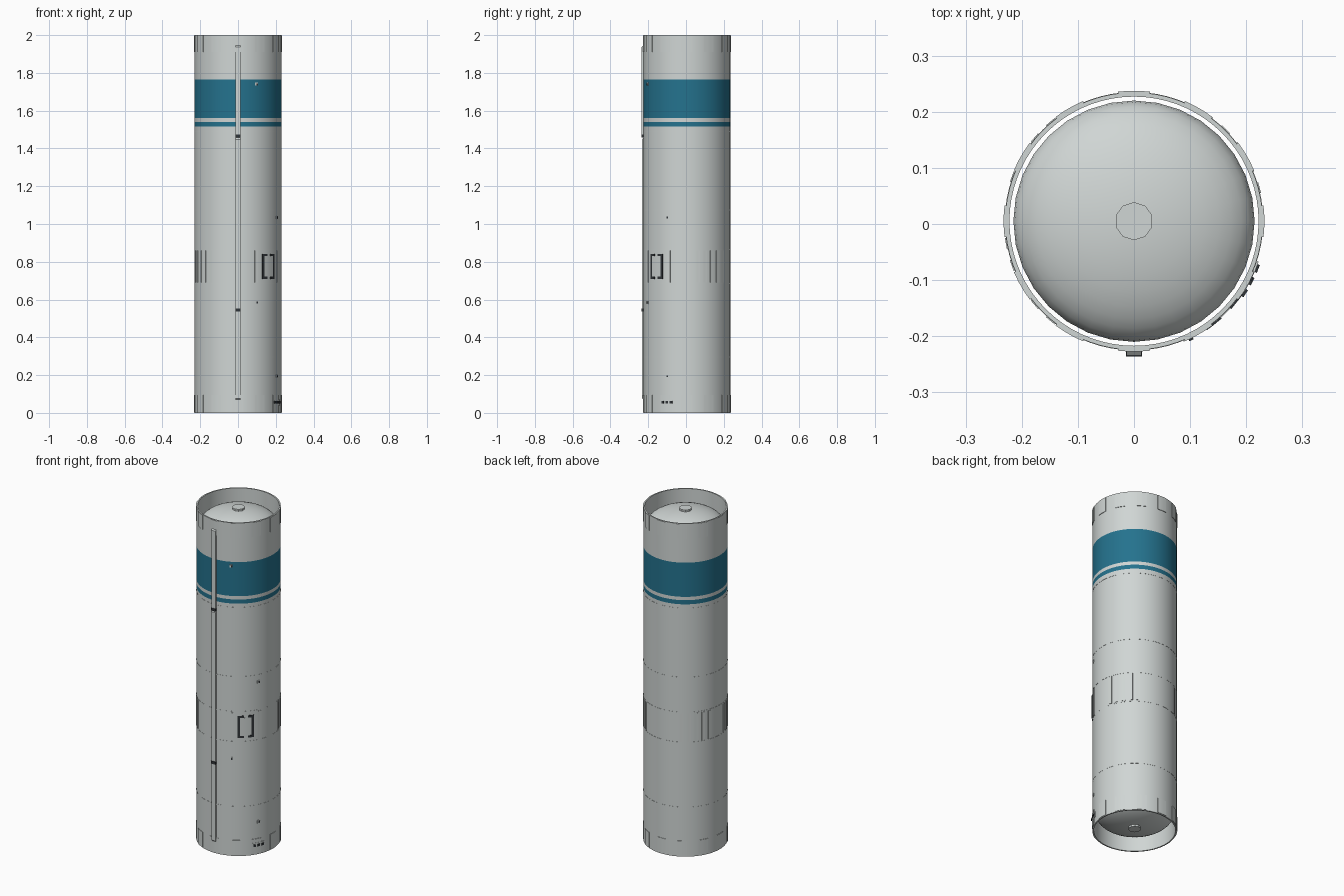
import bpy, bmesh, math

CUBE = bpy.data.objects.get("Cube")
if CUBE:
    bpy.data.objects.remove(CUBE)

R, CY = 0.2295, 0.005          # body radius and axis offset


def material(name, rgb):
    m = bpy.data.materials.new(name)
    m.use_nodes = True
    m.diffuse_color = (*rgb, 1)
    m.node_tree.nodes["Principled BSDF"].inputs["Base Color"].default_value = (*rgb, 1)
    return m


WHITE = material("pale grey paint", (0.63, 0.67, 0.66))
TEAL = material("teal paint", (0.018, 0.17, 0.27))
DARK = material("dark trim", (0.03, 0.035, 0.04))


def point(az, r, z):
    """Position around the body, azimuth in degrees from the front towards +x."""
    a = math.radians(az)
    return (r * math.sin(a), CY - r * math.cos(a), z)


def finish(bm, name, mats, smooth=True):
    bmesh.ops.recalc_face_normals(bm, faces=bm.faces)
    me = bpy.data.meshes.new(name)
    bm.to_mesh(me)
    bm.free()
    for m in mats:
        me.materials.append(m)
    ob = bpy.data.objects.new(name, me)
    bpy.context.collection.objects.link(ob)
    if smooth:
        bpy.ops.object.select_all(action="DESELECT")
        ob.select_set(True)
        bpy.context.view_layer.objects.active = ob
        bpy.ops.object.shade_smooth_by_angle(angle=math.radians(35))
    return ob


def lathe(name, profile, sides, mats, closed=False, paint=None):
    bm = bmesh.new()
    rings = []
    for r, z in profile:
        if r == 0:
            rings.append([bm.verts.new(point(0, 0, z))] * sides)
        else:
            rings.append([bm.verts.new(point(360 * i / sides, r, z)) for i in range(sides)])
    pairs = list(zip(rings, rings[1:]))
    if closed:
        pairs.append((rings[-1], rings[0]))
    for a, b in pairs:
        for i in range(sides):
            j = (i + 1) % sides
            quad = list(dict.fromkeys((a[i], a[j], b[j], b[i])))
            f = bm.faces.new(quad)
            if paint:
                f.material_index = paint(f.calc_center_median())
    return finish(bm, name, mats)


def patches(name, spans, z0, z1, r1, mat, r0=R - 0.002):
    """Curved raised plates; spans lists (centre azimuth, half width)."""
    bm = bmesh.new()
    for az, half in spans:
        n = max(1, round(half / 2.5))
        loops = []
        for i in range(n + 1):
            a = az - half + 2 * half * i / n
            loops.append([bm.verts.new(point(a, r, z))
                          for r, z in ((r0, z0), (r1, z0), (r1, z1), (r0, z1))])
        for a, b in zip(loops, loops[1:]):
            for k in range(4):
                bm.faces.new((a[k], a[k - 1], b[k - 1], b[k]))
        bm.faces.new(loops[0])
        bm.faces.new(loops[-1])
    return finish(bm, name, [mat])


# Outer shell with painted bands
def band_paint(c):
    outside = math.hypot(c.x, c.y - CY) > 0.226
    return int(outside and (1.515 < c.z < 1.54 or 1.56 < c.z < 1.765))


levels = (0, 1.515, 1.54, 1.56, 1.765, 2)
lathe("outer_shell", [(R, z) for z in levels] + [(0.222, 2), (0.222, 0)],
      72, [WHITE, TEAL], closed=True, paint=band_paint)

# Inner tank with rounded ends
dome = [(0.215 * math.cos(t), 0.095 * math.sin(t))
        for t in (math.pi / 2 * i / 10 for i in range(10))] + [(0, 0.095)]
lathe("inner_tank", [(r, 0.115 - h) for r, h in reversed(dome)]
      + [(r, 1.885 + h) for r, h in dome], 32, [WHITE])
for label, z0, z1 in (("top", 1.972, 1.99), ("bottom", 0.01, 0.028)):
    lathe(label + "_dome_cap", [(0, z0), (0.034, z0), (0.034, z1), (0, z1)], 10, [WHITE])

# Thin raised joints between the body sections
for i, z in enumerate((0.295, 0.685, 0.865, 1.075, 1.49)):
    lathe(f"section_joint_{i + 1}", [(R - 0.002, z - 0.003), (R + 0.0008, z - 0.003),
          (R + 0.0008, z + 0.003), (R - 0.002, z + 0.003)], 72, [WHITE], closed=True)

# Stiffening plates on both end rings
end_spans = [(30 * i, 7) for i in range(12)]
patches("lower_ring_plates", end_spans, 0.003, 0.095, R + 0.003, WHITE)
patches("upper_ring_plates", end_spans, 1.91, 1.998, R + 0.003, WHITE)

# Groups of upright ribs around the middle
ribs = [(c + 10 * k, 2.5) for c in (45, 125, -60, -130) for k in (-2, -1, 0, 1, 2)
        if not (c == 45 and abs(k) < 2)]
patches("middle_ribs", ribs, 0.69, 0.86, R + 0.0025, WHITE)

# Access hatch with a broken dark frame
patches("hatch_panel", [(45, 9)], 0.72, 0.83, R + 0.002, WHITE)
patches("hatch_side_frame", [(35.5, 1.7), (54.5, 1.7)], 0.71, 0.842, R + 0.004, DARK)
for label, z in (("lower", 0.71), ("upper", 0.83)):
    patches(f"hatch_{label}_frame", [(39, 3), (51, 3)], z, z + 0.012, R + 0.004, DARK)


# Cable duct down the front, with sloped ends and two dark clamps
def duct(name, half, z0, z1, y, slope, mat):
    bm = bmesh.new()
    side = [(-0.221, z0), (y, z0 + slope), (y, z1 - slope), (-0.221, z1)]
    left, right = ([bm.verts.new((x, py, pz)) for py, pz in side] for x in (-half, half))
    bm.faces.new(left)
    bm.faces.new(right)
    for k in range(4):
        bm.faces.new((left[k], left[k - 1], right[k - 1], right[k]))
    finish(bm, name, [mat], smooth=False)


duct("cable_duct_lower", 0.0125, 0.065, 1.46, -0.2335, 0.012, WHITE)
duct("cable_duct_upper", 0.0135, 1.46, 1.95, -0.2345, 0.012, WHITE)
for i, z in enumerate((0.545, 1.465)):
    duct(f"duct_clamp_{i + 1}", 0.0145, z - 0.008, z + 0.008, -0.2365, 0, DARK)

# Small round fittings
for i, (az, z) in enumerate(((25, 1.74), (63, 1.035), (25, 0.585), (63, 0.195))):
    patches(f"fitting_base_{i + 1}", [(az, 2)], z - 0.008, z + 0.008, R + 0.003, WHITE)
    patches(f"fitting_tip_{i + 1}", [(az + 0.8, 1)], z - 0.006, z + 0.004, R + 0.006, DARK)

# Row of service ports near the base
patches("service_port_plate", [(63, 9)], 0.04, 0.072, R + 0.004, WHITE)
patches("service_ports", [(63 + 6 * k, 1.8) for k in (-1, 0, 1)], 0.05, 0.063, R + 0.008, DARK)
